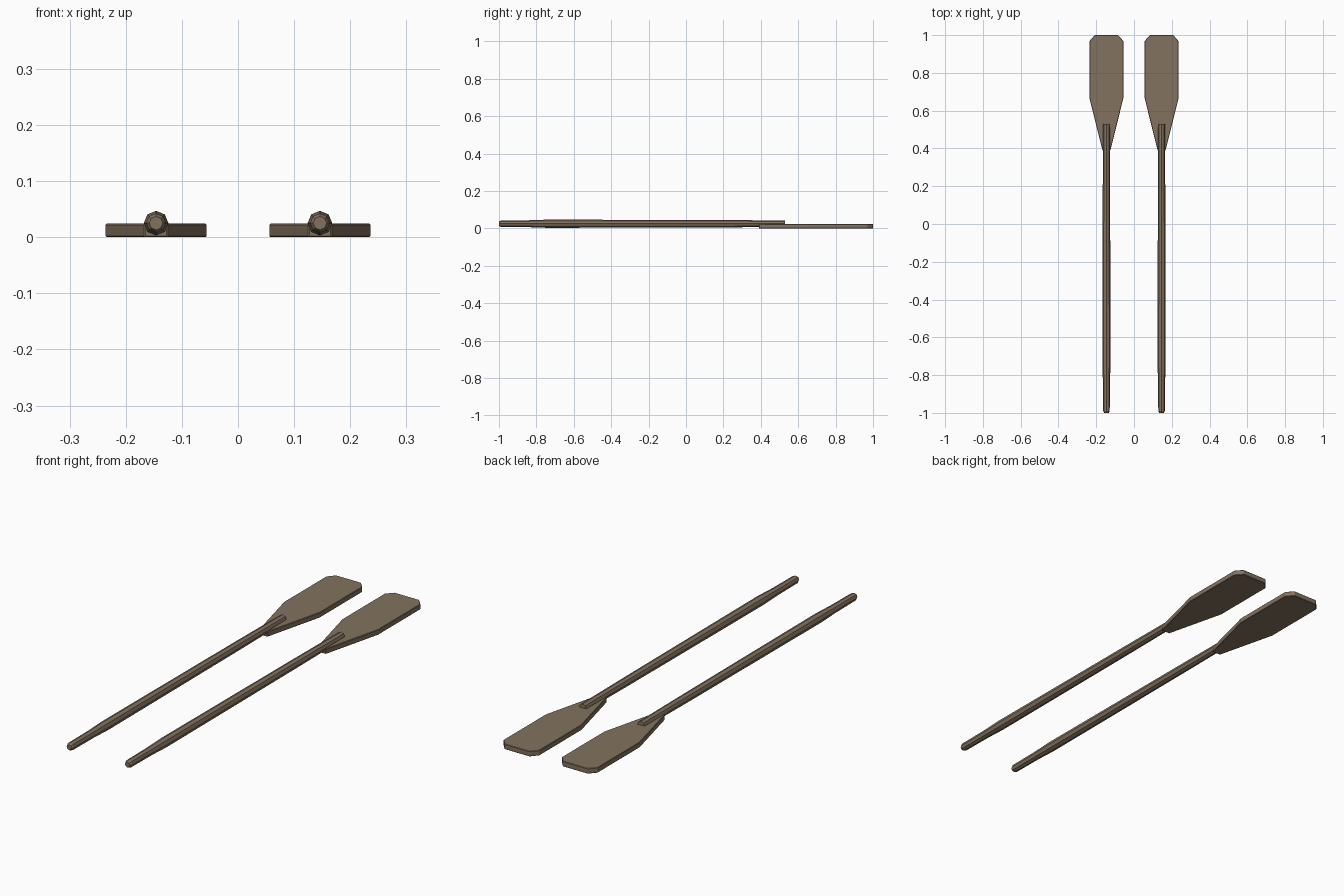
import bpy, bmesh, math

if "Cube" in bpy.data.objects:
    bpy.data.objects.remove(bpy.data.objects["Cube"])

wood = bpy.data.materials.new("weathered wood")
wood.diffuse_color = (0.225, 0.168, 0.114, 1)
wood.use_nodes = True
wood.node_tree.nodes["Principled BSDF"].inputs["Base Color"].default_value = wood.diffuse_color

THICK = 0.024
AXIS_Z = 0.025


def finish(name, bm, x):
    bmesh.ops.recalc_face_normals(bm, faces=bm.faces)
    mesh = bpy.data.meshes.new(name)
    bm.to_mesh(mesh)
    bm.free()
    mesh.materials.append(wood)
    obj = bpy.data.objects.new(name, mesh)
    obj.location.x = x
    bpy.context.collection.objects.link(obj)
    return obj


def blade(name, x):
    # Flat paddle: half outline (half width, y), mirrored and extruded
    half = [(0.021, 0.39), (0.09, 0.667), (0.09, 0.968), (0.062, 1.0)]
    outline = half + [(-w, y) for w, y in reversed(half)]
    bm = bmesh.new()
    face = bm.faces.new([bm.verts.new((w, y, 0)) for w, y in outline])
    top = bmesh.ops.extrude_face_region(bm, geom=[face])["geom"]
    verts = [v for v in top if isinstance(v, bmesh.types.BMVert)]
    bmesh.ops.translate(bm, verts=verts, vec=(0, 0, THICK))
    obj = finish(name, bm, x)
    bev = obj.modifiers.new("edge_chamfer", "BEVEL")
    bev.width = 0.002
    bev.segments = 1


def shaft(name, x):
    # Eight-sided pole: (y, radius) rings with a narrower grip at the end
    rings = [(-1.0, 0.012), (-0.99, 0.0175), (-0.84, 0.0185),
             (-0.74, 0.022), (0.2, 0.0195), (0.53, 0.0175)]
    bm = bmesh.new()
    loops = []
    for y, r in rings:
        loops.append([bm.verts.new((r * math.sin(i * math.pi / 4), y,
                                    AXIS_Z + r * math.cos(i * math.pi / 4)))
                      for i in range(8)])
    for a, b in zip(loops, loops[1:]):
        for i in range(8):
            j = (i + 1) % 8
            bm.faces.new((a[i], a[j], b[j], b[i]))
    bm.faces.new(loops[0])
    bm.faces.new(loops[-1])
    finish(name, bm, x)


# Pair of oars
for side, x in (("left", -0.146), ("right", 0.146)):
    blade(side + "_oar_blade", x)
    shaft(side + "_oar_shaft", x)
